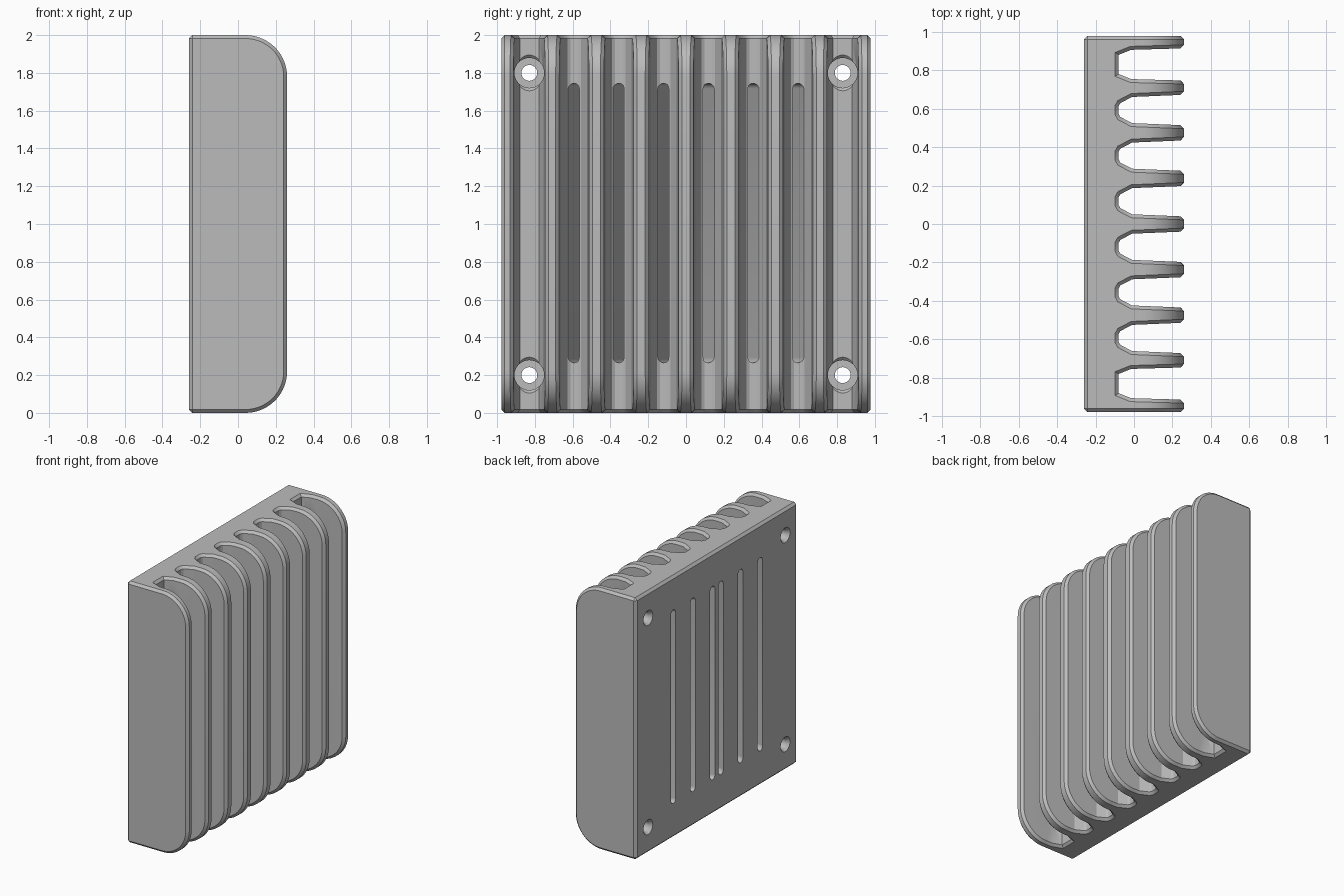
import bpy, bmesh, math
from mathutils import Vector

cube = bpy.data.objects.get("Cube")
if cube:
    bpy.data.objects.remove(cube, do_unlink=True)

BACK, FRONT, HALF_W, HEIGHT = -0.26, 0.26, 0.978, 2.0
FLOOR = -0.08
PITCH = 0.237

metal = bpy.data.materials.new("grey metal")
metal.use_nodes = True
metal.diffuse_color = (0.5, 0.5, 0.5, 1)
metal.node_tree.nodes["Principled BSDF"].inputs["Base Color"].default_value = (0.5, 0.5, 0.5, 1)


def loft(name, rings):
    """Closed solid through a list of rings with equal point counts."""
    bm = bmesh.new()
    loops = [[bm.verts.new(p) for p in ring] for ring in rings]
    n = len(loops[0])
    for a, b in zip(loops, loops[1:]):
        for i in range(n):
            j = (i + 1) % n
            bm.faces.new((a[i], a[j], b[j], b[i]))
    bm.faces.new(loops[0])
    bm.faces.new(loops[-1])
    bmesh.ops.recalc_face_normals(bm, faces=bm.faces)
    mesh = bpy.data.meshes.new(name)
    bm.to_mesh(mesh)
    bm.free()
    mesh.materials.append(metal)
    obj = bpy.data.objects.new(name, mesh)
    bpy.context.collection.objects.link(obj)
    return obj


def apply(obj, mod):
    bpy.context.view_layer.objects.active = obj
    bpy.ops.object.modifier_apply(modifier=mod.name)


def boolean(obj, cutter, operation):
    cutter.hide_render = True
    mod = obj.modifiers.new("cut", 'BOOLEAN')
    mod.operation, mod.object, mod.solver = operation, cutter, 'EXACT'
    apply(obj, mod)
    bpy.data.objects.remove(cutter, do_unlink=True)


def arc(cx, cy, r, start, end, steps):
    return [(cx + r * math.cos(math.radians(start + (end - start) * i / steps)),
             cy + r * math.sin(math.radians(start + (end - start) * i / steps)))
            for i in range(steps + 1)]


# Comb cross-section: half-gap widths against depth
inner_gap = [(0.081, 0.3), (0.068, -0.01), (0.036, -0.071), (0.02, FLOOR)]
end_gap = [(0.085, 0.3), (0.076, -0.015), (0.05, FLOOR)]
gaps = [((k - 3.5) * PITCH, end_gap if k in (0, 7) else inner_gap) for k in range(8)]

comb = [(BACK, -HALF_W), (0.3, -HALF_W)]
for centre, side in gaps:
    comb += [(x, centre - h) for h, x in side]
    comb += [(x, centre + h) for h, x in reversed(side)]
comb += [(0.3, HALF_W), (BACK, HALF_W)]
heatsink = loft("finned_heatsink",
                [[(x, y, z) for x, y in comb] for z in (-0.1, HEIGHT + 0.1)])

# Rounded side outline
R = 0.22
outline = [(-0.4, 0)] + arc(FRONT - R, R, R, -90, 0, 14)
outline += arc(FRONT - R, HEIGHT - R, R, 0, 90, 14) + [(-0.4, HEIGHT)]
envelope = loft("outline_cutter", [[(x, y, z) for x, z in outline] for y in (-1.2, 1.2)])
boolean(heatsink, envelope, 'INTERSECT')

# Chamfer on all outer edges
bevel = heatsink.modifiers.new("chamfer", 'BEVEL')
bevel.width, bevel.segments = 0.018, 1
bevel.limit_method, bevel.angle_limit = 'ANGLE', math.radians(75)
bevel.use_clamp_overlap = False
apply(heatsink, bevel)

# Slanted vent slots through the base
SLOT_R, SLOPE = 0.029, 0.378
stadium = arc(0, 1.745 - SLOT_R, SLOT_R, 0, 180, 10) + arc(0, 0.265 + SLOT_R, SLOT_R, 180, 360, 10)
for side in (-1, 1):
    for k in range(3):
        rings = []
        for x in (-0.35, -0.05):
            centre = side * ((k + 0.5) * PITCH + (x - FLOOR) * SLOPE)
            rings.append([(x, centre + y, z) for y, z in stadium])
        boolean(heatsink, loft("slot_cutter", rings), 'DIFFERENCE')

# Counterbored screw holes with chamfered rims
bore = [(-0.3, 0.082), (-0.237, 0.042), (-0.13, 0.042), (-0.1301, 0.079), (0.3, 0.079)]
rim = [(-0.1, 0.075), (-0.075, 0.1)]
for y0 in (-3.5 * PITCH, 3.5 * PITCH):
    for z0 in (0.2, 1.8):
        for profile, squash in ((bore, 1), (rim, 0.78)):
            rings = [[(x, y0 + y * squash, z0 + z) for y, z in arc(0, 0, r, 0, 360, 32)[:-1]]
                     for x, r in profile]
            boolean(heatsink, loft("hole_cutter", rings), 'DIFFERENCE')

# Smooth the rounded walls, keep chamfers crisp
bpy.ops.object.select_all(action='DESELECT')
heatsink.select_set(True)
bpy.context.view_layer.objects.active = heatsink
bpy.ops.object.shade_smooth_by_angle(angle=math.radians(25))
